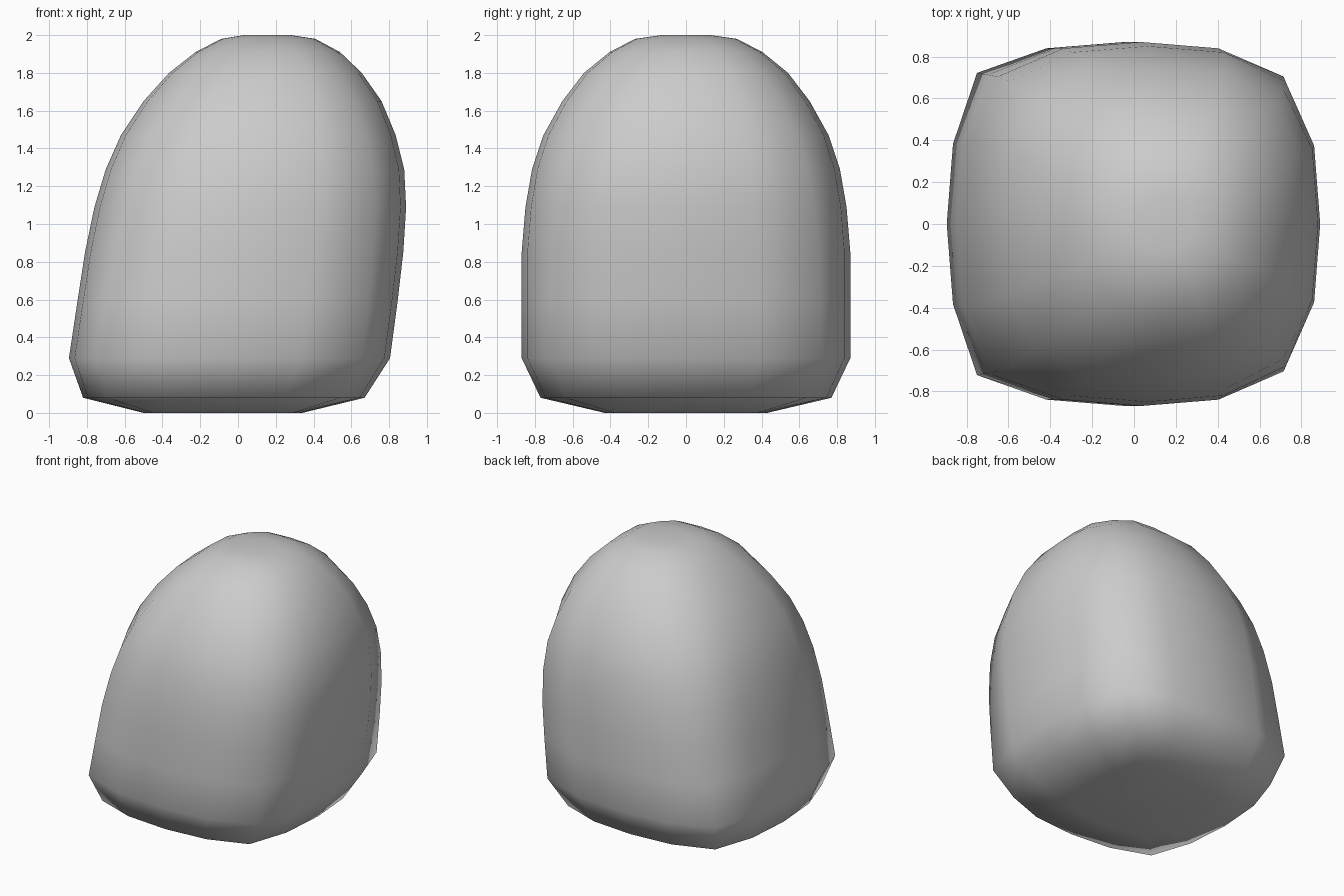
import bpy, bmesh

if "Cube" in bpy.data.objects:
    bpy.data.objects.remove(bpy.data.objects["Cube"])

# Levels from the ground up: z, left x, right x, half depth, corner squareness
LEVELS = [
    (0.00, -0.50, 0.34, 0.43, 0.88),
    (0.08, -0.82, 0.67, 0.77, 0.83),
    (0.29, -0.895, 0.805, 0.87, 0.83),
    (0.59, -0.85, 0.845, 0.87, 0.82),
    (0.85, -0.81, 0.875, 0.87, 0.81),
    (1.09, -0.76, 0.89, 0.85, 0.80),
    (1.29, -0.70, 0.88, 0.815, 0.79),
    (1.47, -0.62, 0.835, 0.755, 0.78),
    (1.65, -0.50, 0.76, 0.655, 0.77),
    (1.80, -0.365, 0.655, 0.54, 0.76),
    (1.91, -0.225, 0.54, 0.405, 0.75),
    (1.98, -0.09, 0.41, 0.27, 0.74),
    (2.00, 0.03, 0.28, 0.13, 0.73),
]


def section(corner):
    """Sixteen-sided rounded square with unit half width."""
    quarter = [(1, 0), (0.965, 0.44), (corner, corner), (0.44, 0.965)]
    points = []
    for _ in range(4):
        points += quarter
        quarter = [(-y, x) for x, y in quarter]
    return points


# Leaning rounded block, lofted through the levels
bm = bmesh.new()
rings = []
for z, left, right, depth, corner in LEVELS:
    mid, half = (left + right) / 2, (right - left) / 2
    rings.append([bm.verts.new((mid + half * x, depth * y, z)) for x, y in section(corner)])
for low, high in zip(rings, rings[1:]):
    for i in range(16):
        j = (i + 1) % 16
        bm.faces.new((low[i], low[j], high[j], high[i]))


# Fan caps on the base and crown
def cap(ring, x, z):
    centre = bm.verts.new((x, 0, z))
    for i in range(16):
        bm.faces.new((ring[i], ring[(i + 1) % 16], centre))


cap(rings[0], -0.08, 0)
cap(rings[-1], 0.155, 2)
bmesh.ops.recalc_face_normals(bm, faces=bm.faces)
mesh = bpy.data.meshes.new("rounded_block")
bm.to_mesh(mesh)
bm.free()
mesh.shade_smooth()
block = bpy.data.objects.new("rounded_block", mesh)
bpy.context.collection.objects.link(block)
